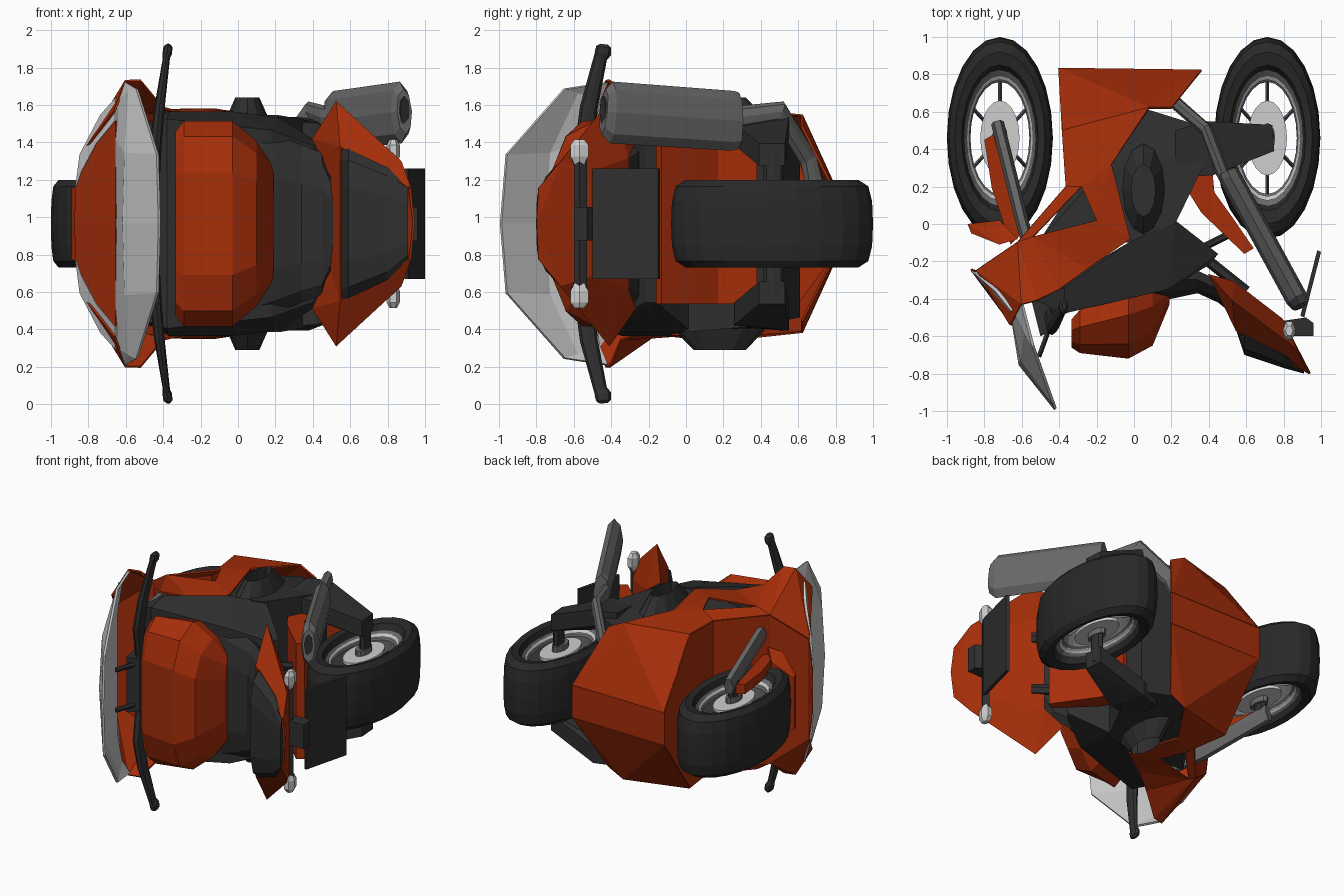
import bpy, bmesh, math
from mathutils import Vector

if "Cube" in bpy.data.objects:
    bpy.data.objects.remove(bpy.data.objects["Cube"])

MID = 0.965      # height of the bike's symmetry plane (it lies on its side)
SQUASH = 0.525   # wheels are narrower along x


def material(name, *rgb):
    m = bpy.data.materials.new(name)
    m.use_nodes = True
    m.diffuse_color = (*rgb, 1)
    m.node_tree.nodes["Principled BSDF"].inputs["Base Color"].default_value = (*rgb, 1)
    return m


orange = material("burnt orange", 0.38, 0.027, 0.003)
dark = material("charcoal", 0.028, 0.028, 0.028)
rubber = material("tyre black", 0.022, 0.022, 0.022)
steel = material("steel grey", 0.14, 0.14, 0.14)
screen = material("screen grey", 0.56, 0.56, 0.56)
silver = material("silver", 0.62, 0.62, 0.62)


def finish(name, bm, mat, thick=0):
    bmesh.ops.remove_doubles(bm, verts=bm.verts, dist=0.0005)
    bmesh.ops.recalc_face_normals(bm, faces=bm.faces)
    me = bpy.data.meshes.new(name)
    bm.to_mesh(me)
    bm.free()
    ob = bpy.data.objects.new(name, me)
    bpy.context.collection.objects.link(ob)
    ob.location.z = MID
    me.materials.append(mat)
    if thick:
        mod = ob.modifiers.new("thickness", "SOLIDIFY")
        mod.thickness, mod.offset = thick, 0
    return ob


def panel(name, mat, pts, faces, thick=0.012):
    """Mirrored panel; pts maps letters to (x, y, half width), faces are words."""
    bm = bmesh.new()
    for s in (1, -1):
        v = {k: bm.verts.new((x, y, w * s)) for k, (x, y, w) in pts.items()}
        for f in faces.split():
            bm.faces.new([v[c] for c in f])
    return finish(name, bm, mat, thick)


def bridge(name, mat, path):
    """Full-width strip joining a path of (x, y, half width) to its mirror."""
    bm = bmesh.new()
    rows = [[bm.verts.new((x, y, s * w)) for s in (1, -1)] for x, y, w in path]
    for a, b in zip(rows, rows[1:]):
        bm.faces.new((a[0], b[0], b[1], a[1]))
    return finish(name, bm, mat, 0.012)


def block(name, mat, pts, depth=0):
    """Convex solid across the middle, or a mirrored pair when depth is given."""
    bm = bmesh.new()
    for s in ((1, -1) if depth else (1,)):
        vs = [bm.verts.new((x, y, s * w)) for x, y, w in pts]
        vs += [bm.verts.new((x, y, s * (w - depth) if depth else -w)) for x, y, w in pts]
        bmesh.ops.convex_hull(bm, input=vs)
    bmesh.ops.delete(bm, geom=[v for v in bm.verts if not v.link_faces], context="VERTS")
    bmesh.ops.dissolve_limit(bm, angle_limit=0.05, verts=bm.verts, edges=bm.edges)
    return finish(name, bm, mat)


def rings(bm, loops, caps=True):
    vs = [[bm.verts.new(p) for p in loop] for loop in loops]
    n = len(vs[0])
    for a, b in zip(vs, vs[1:]):
        for i in range(n):
            bm.faces.new((a[i], a[(i + 1) % n], b[(i + 1) % n], b[i]))
    if caps:
        bm.faces.new(vs[0])
        bm.faces.new(vs[-1])


def slab(name, mat, outline, outer):
    """Side outline extruded evenly across the middle."""
    bm = bmesh.new()
    rings(bm, [[(x, y, w) for x, y in outline] for w in (-outer, outer)])
    return finish(name, bm, mat)


def revolve(name, mat, centre, profile, n=24, squash=SQUASH, closed=True):
    """Turn (radius, width) pairs around the cross axis."""
    bm = bmesh.new()
    loops = []
    for r, w in profile:
        angles = [2 * math.pi * i / n for i in range(n)]
        loops.append([(centre[0] + r * squash * math.cos(a), centre[1] + r * math.sin(a), w) for a in angles])
    if closed:
        loops.append(loops[0])
    rings(bm, loops, not closed)
    return finish(name, bm, mat)


def tube(name, mat, path, ru, rv=None, sides=8, mirror=False):
    bm = bmesh.new()
    rv = rv or ru
    ru, rv = [r if isinstance(r, list) else [r] * len(path) for r in (ru, rv)]
    for s in (1, -1) if mirror else (1,):
        p = [Vector((x, y, w * s)) for x, y, w in path]
        loops = []
        for i, c in enumerate(p):
            d = (p[min(i + 1, len(p) - 1)] - p[max(i - 1, 0)]).normalized()
            u = Vector((0, 0, 1)).cross(d)
            u = u.normalized() if u.length > 0.5 else Vector((1, 0, 0))
            v = d.cross(u)
            loops.append([c + u * ru[i] * math.cos(2 * math.pi * k / sides)
                          + v * rv[i] * math.sin(2 * math.pi * k / sides) for k in range(sides)])
        rings(bm, loops)
    return finish(name, bm, mat)


def loft(name, mat, sections):
    """Body through stations (x, lower y, upper y, half width)."""
    bm = bmesh.new()
    loops = []
    for x, lo, up, w in sections:
        half = [(lo, w * 0.92), (lo + (up - lo) * 0.4, w), (lo + (up - lo) * 0.8, w * 0.85), (up, w * 0.5)]
        loops.append([(x, y, z) for y, z in half] + [(x, y, -z) for y, z in reversed(half)])
    rings(bm, loops)
    return finish(name, bm, mat)


# Wheels: tyre, rim, spokes, discs and axle
half = [(0.36, 0.17), (0.39, 0.22), (0.46, 0.235), (0.515, 0.2), (0.535, 0.12), (0.54, 0)]
tyre = half + [(r, -w) for r, w in reversed(half[:-1])]
for label, cx in (("front", -0.717), ("rear", 0.713)):
    c = (cx, 0.46)
    revolve(label + "_tyre", rubber, c, tyre)
    revolve(label + "_rim", steel, c, [(0.37, 0.18), (0.37, -0.18), (0.3, -0.13), (0.3, 0.13)])
    for s in (1, -1):
        revolve(label + "_brake_disc", silver, c, [(0.2, s * 0.14), (0.2, s * 0.16)], 20, closed=False)
        revolve(label + "_rim_edge", screen, c, [(0.335, s * 0.152), (0.335, s * 0.165),
                                                 (0.312, s * 0.15), (0.312, s * 0.14)])
    revolve(label + "_hub", steel, c, [(0.08, -0.2), (0.08, 0.2)], 12, closed=False)
    for i in range(6):
        a = math.pi * (i / 3 + 0.5)
        tip = (cx + 0.33 * SQUASH * math.cos(a), c[1] + 0.33 * math.sin(a), 0)
        tube(label + "_spoke", steel, [(*c, 0), tip], 0.01, 0.06, 4)

# Front fork, covers and mudguard
tube("fork_leg", steel, [(-0.73, 0.54, 0.29), (-0.6, 0.02, 0.4), (-0.5, -0.35, 0.44)], 0.035, 0.07, 6, True)
tube("front_axle", dark, [(-0.72, 0.47, -0.3), (-0.72, 0.47, 0.3)], 0.03, 0.05)
block("fork_cover", orange, [(-0.8, 0.45, 0.29), (-0.75, 0.48, 0.29), (-0.68, 0.19, 0.28), (-0.6, -0.05, 0.27),
                             (-0.66, -0.11, 0.27), (-0.76, 0.19, 0.28)], 0.07)
block("front_mudguard", orange, [(-0.89, 0.0, 0.19), (-0.87, -0.05, 0.2), (-0.72, -0.11, 0.3),
                                 (-0.62, -0.08, 0.32), (-0.72, 0.02, 0.27)])

# Side fairing with its triangular opening, belly and nose
side = dict(A=(-0.84, -0.25, 0.37), B=(-0.66, -0.54, 0.6), C=(-0.6, -0.43, 0.765), D=(-0.4, -0.35, 0.62),
            E=(-0.25, -0.24, 0.58), F=(-0.02, -0.08, 0.59), G=(-0.12, 0.32, 0.61), H=(0.08, 0.62, 0.58),
            I=(0.2, 0.62, 0.52), J=(0.36, 0.82, 0.12), K=(-0.4, 0.83, 0.12), L=(-0.36, 0.2, 0.55),
            M=(-0.62, -0.1, 0.55), N=(-0.28, 0.2, 0.61), O=(-0.2, 0.02, 0.61), P=(-0.54, -0.07, 0.6),
            Q=(-0.38, 0.5, 0.57), R=(-0.52, -0.41, 0.765))
panel("side_fairing", orange, side, "AMC ABC MRC MPDR PED POE OFE OGF NGO LNPM LQHGN QKH KJH JIH")
bridge("belly_fairing", orange, [side[k] for k in "JKQLM"])
nose = dict(a=(-0.87, -0.24, 0), b=(-0.865, -0.25, 0.18), c=(-0.83, -0.285, 0.28), d=(-0.75, -0.38, 0.43),
            e=(-0.65, -0.5, 0.55), f=(-0.65, -0.54, 0))
panel("nose", orange, nose, "abcdef")
lamp = dict(c=nose["c"], d=nose["d"], e=nose["e"], b=nose["b"], g=(-0.84, -0.265, 0.37),
            h=(-0.73, -0.36, 0.58), i=(-0.65, -0.46, 0.67))
panel("nose_side_lamp", screen, lamp, "bcg cdhg deih", 0.018)
bridge("nose_underside", orange, [nose["b"], side["A"], side["M"]])

# Windscreen
panel("windscreen", screen, dict(
    a=(-0.65, -0.5, 0), b=(-0.65, -0.5, 0.45), c=(-0.64, -0.46, 0.66), d=(-0.6, -0.42, 0.755),
    e=(-0.61, -0.75, 0), f=(-0.6, -0.73, 0.38), g=(-0.58, -0.58, 0.7),
    h=(-0.42, -0.99, 0), i=(-0.43, -0.96, 0.37), j=(-0.54, -0.65, 0.72)),
    "abfe bcgf cdg efih fgji gdj", 0.016)
slab("instrument_panel", dark, [(-0.55, -0.4), (-0.42, -0.38), (-0.42, -0.56), (-0.5, -0.6)], 0.2)

# Handlebars, grips and levers
tube("handlebar", dark, [(-0.45, -0.5, 0.2), (-0.44, -0.54, 0.42), (-0.42, -0.52, 0.62), (-0.378, -0.45, 0.92)],
     [0.03, 0.032, 0.028, 0.018], [0.05, 0.055, 0.048, 0.035], 8, True)
tube("grip_end", dark, [(-0.385, -0.455, 0.88), (-0.378, -0.445, 0.91), (-0.375, -0.44, 0.945), (-0.373, -0.438, 0.96)],
     [0.018, 0.026, 0.024, 0.01], [0.03, 0.045, 0.04, 0.02], 8, True)
tube("screen_stay", dark, [(-0.44, -0.52, 0.15), (-0.51, -0.71, 0.15)], 0.014, 0.02, 5, True)

# Frame, engine and round covers
block("upper_frame", dark, [(-0.54, -0.4, 0.5), (-0.37, -0.34, 0.6), (-0.03, -0.1, 0.6), (0.22, 0.02, 0.57),
                            (0.45, -0.16, 0.42), (0.4, -0.22, 0.42), (0.18, -0.35, 0.5), (-0.38, -0.48, 0.56)])
block("engine", dark, [(-0.32, 0.2, 0.5), (-0.12, 0.34, 0.56), (0.08, 0.61, 0.5), (0.37, 0.52, 0.52),
                       (0.39, 0.35, 0.55), (0.22, 0.0, 0.58), (-0.03, -0.1, 0.58), (-0.5, -0.08, 0.54)])
revolve("engine_cover", dark, (0.05, 0.18), [(0.25, -0.56), (0.14, -0.675), (0.14, 0.675), (0.25, 0.56)],
        12, 0.46, False)

# Swing arm, axle, struts and rear hugger
block("swing_arm", dark, [(0.22, 0.25, 0.55), (0.22, 0.5, 0.57), (0.38, 0.55, 0.57), (0.42, 0.26, 0.54),
                          (0.74, 0.53, 0.43), (0.75, 0.39, 0.43)], 0.12)
tube("rear_axle", dark, [(0.72, 0.47, -0.4), (0.72, 0.47, 0.4)], 0.03, 0.055)
tube("strut", dark, [(0.3, -0.16, 0.2), (0.5, -0.06, 0.2)], 0.02, 0.03, 6, True)
tube("tail_strut", dark, [(0.4, -0.2, 0.2), (0.6, -0.36, 0.2)], 0.03, 0.04, 6, True)
slab("rear_hugger", orange, [(0.26, 0.22), (0.3, 0.38), (0.41, 0.38), (0.43, 0.17), (0.53, 0.03), (0.64, -0.13),
                             (0.59, -0.16), (0.36, 0.06)], 0.43)

# Tank, seats and tail
loft("fuel_tank", orange, [(-0.335, -0.51, -0.66, 0.49), (-0.29, -0.46, -0.69, 0.55), (-0.03, -0.33, -0.72, 0.55),
                           (0.1, -0.3, -0.65, 0.44), (0.19, -0.33, -0.43, 0.3)])
loft("rider_seat", dark, [(0.05, -0.22, -0.4, 0.54), (0.2, -0.22, -0.4, 0.48), (0.34, -0.25, -0.37, 0.42),
                          (0.45, -0.3, -0.42, 0.38), (0.51, -0.36, -0.47, 0.22)])
loft("rear_seat", dark, [(0.55, -0.5, -0.58, 0.4), (0.59, -0.53, -0.7, 0.4), (0.8, -0.66, -0.77, 0.3),
                         (0.91, -0.77, -0.8, 0.19)])
tail = dict(a=(0.4, -0.27, 0.45), b=(0.525, -0.41, 0.65), c=(0.87, -0.67, 0.33), d=(0.94, -0.8, 0),
            e=(0.55, -0.57, 0.41), f=(0.92, -0.79, 0.19), g=(0.53, -0.31, 0.35), h=(0.79, -0.51, 0.28),
            i=(0.53, -0.31, 0), j=(0.79, -0.51, 0), k=(0.5, -0.43, 0.25), l=(0.5, -0.43, 0), m=(0.55, -0.57, 0))
panel("tail_fairing", orange, tail, "abe bcfe cdf abg bchg ghji chjd aek keml")

# Exhaust on the upper side
tube("exhaust_pipe", steel, [(0.16, 0.72, 0.1), (0.22, 0.65, 0.35), (0.39, 0.5, 0.6), (0.47, 0.28, 0.57),
                             (0.54, 0.15, 0.57)], 0.035, 0.06)
tube("silencer", steel, [(0.5, 0.285, 0.55), (0.515, 0.25, 0.55), (0.87, -0.4, 0.595), (0.89, -0.44, 0.6)],
     [0.055, 0.06, 0.06, 0.045], [0.15, 0.16, 0.165, 0.12], 8)
tube("silencer_outlet", dark, [(0.87, -0.41, 0.6), (0.893, -0.446, 0.6)], 0.03, 0.08, 8)

# Number plate, indicator bar and lights
slab("number_plate", dark, [(0.89, -0.49), (0.91, -0.5), (1.0, -0.15), (0.98, -0.14)], 0.295)
tube("indicator_bar", dark, [(0.83, -0.57, -0.36), (0.83, -0.57, 0.36)], 0.025, 0.04, 4)
tube("indicator", silver, [(0.83, -0.57, 0.32), (0.83, -0.57, 0.36), (0.83, -0.57, 0.42), (0.83, -0.57, 0.45)],
     [0.02, 0.035, 0.035, 0.02], [0.03, 0.055, 0.055, 0.03], 6, True)
slab("tail_bracket", dark, [(0.78, -0.52), (0.92, -0.5), (0.96, -0.53), (0.96, -0.6), (0.8, -0.6)], 0.09)
